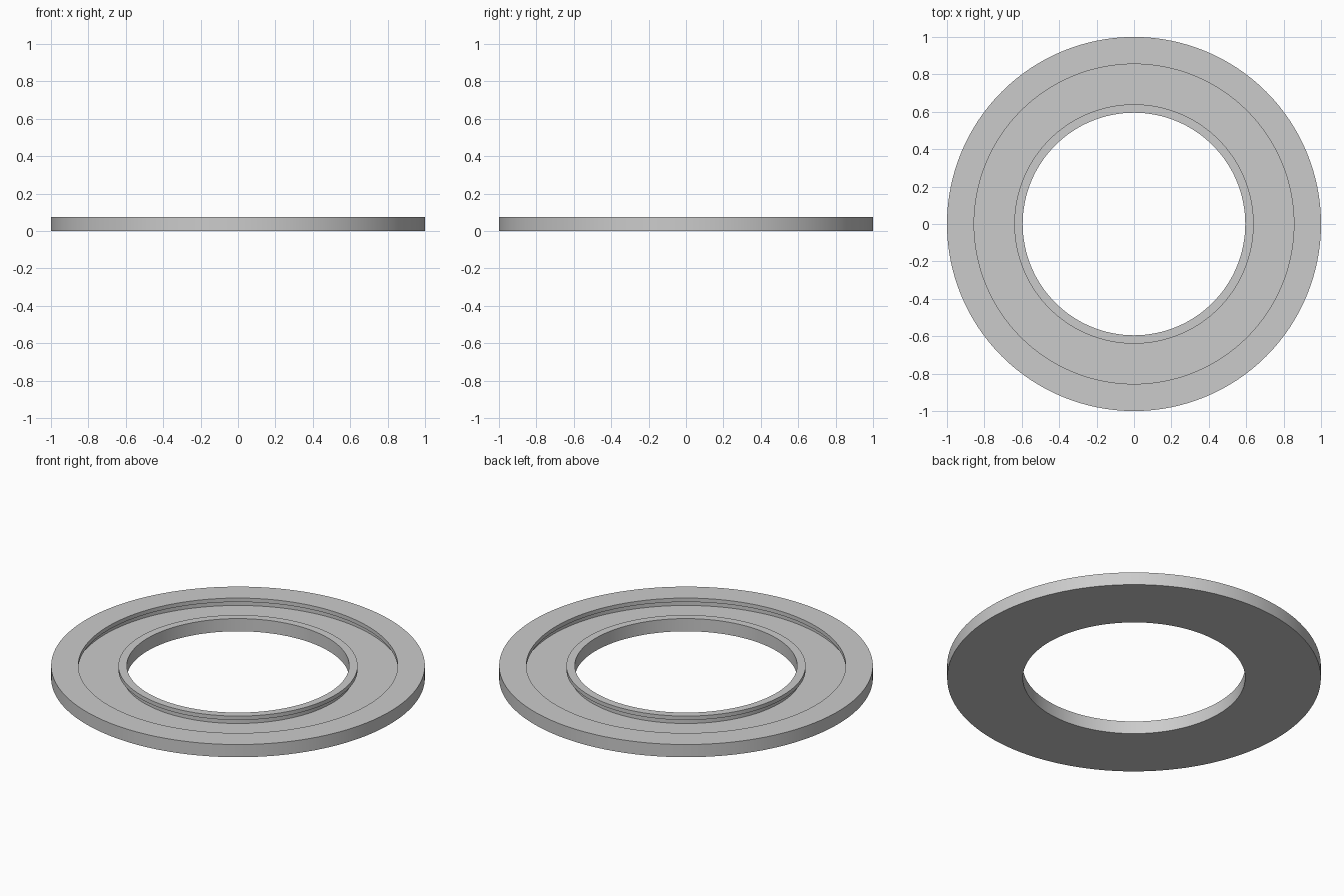
import bpy
import bmesh
import math

cube = bpy.data.objects.get("Cube")
if cube:
    bpy.data.objects.remove(cube, do_unlink=True)

# Plain grey material
grey = bpy.data.materials.new("plain grey")
grey.use_nodes = True
colour = (0.6, 0.6, 0.6, 1)
grey.diffuse_color = colour
grey.node_tree.nodes["Principled BSDF"].inputs["Base Color"].default_value = colour

SEGMENTS = 128
HEIGHT = 0.075       # full ring height
LIP = 0.052          # underside of the two lips
FLOOR = 0.022        # channel floor
HOLE, OUTER = 0.595, 1.0
SLOT_IN, SLOT_OUT = 0.64, 0.855
UNDERCUT = 0.02

# Cross-section (radius, height), from the hole outwards over the top
profile = [
    (HOLE, 0), (HOLE, HEIGHT), (SLOT_IN, HEIGHT), (SLOT_IN, LIP),
    (SLOT_IN - UNDERCUT, LIP), (SLOT_IN - UNDERCUT, FLOOR),
    (SLOT_OUT + UNDERCUT, FLOOR), (SLOT_OUT + UNDERCUT, LIP),
    (SLOT_OUT, LIP), (SLOT_OUT, HEIGHT), (OUTER, HEIGHT), (OUTER, 0),
]


def lathe(name, points):
    """Sweep a closed cross-section around the z axis."""
    bm = bmesh.new()
    rings = []
    for i in range(SEGMENTS):
        a = math.tau * i / SEGMENTS
        rings.append([bm.verts.new((r * math.cos(a), r * math.sin(a), z))
                      for r, z in points])
    for i, ring in enumerate(rings):
        following = rings[(i + 1) % SEGMENTS]
        for j in range(len(points)):
            k = (j + 1) % len(points)
            bm.faces.new((ring[j], ring[k], following[k], following[j]))
    bmesh.ops.recalc_face_normals(bm, faces=bm.faces)
    mesh = bpy.data.meshes.new(name)
    bm.to_mesh(mesh)
    bm.free()
    obj = bpy.data.objects.new(name, mesh)
    bpy.context.collection.objects.link(obj)
    return obj


# Flat ring with a lipped channel in its top
ring = lathe("channelled_ring", profile)
ring.data.materials.append(grey)
bpy.ops.object.select_all(action="DESELECT")
ring.select_set(True)
bpy.context.view_layer.objects.active = ring
bpy.ops.object.shade_smooth_by_angle(angle=math.radians(30))
